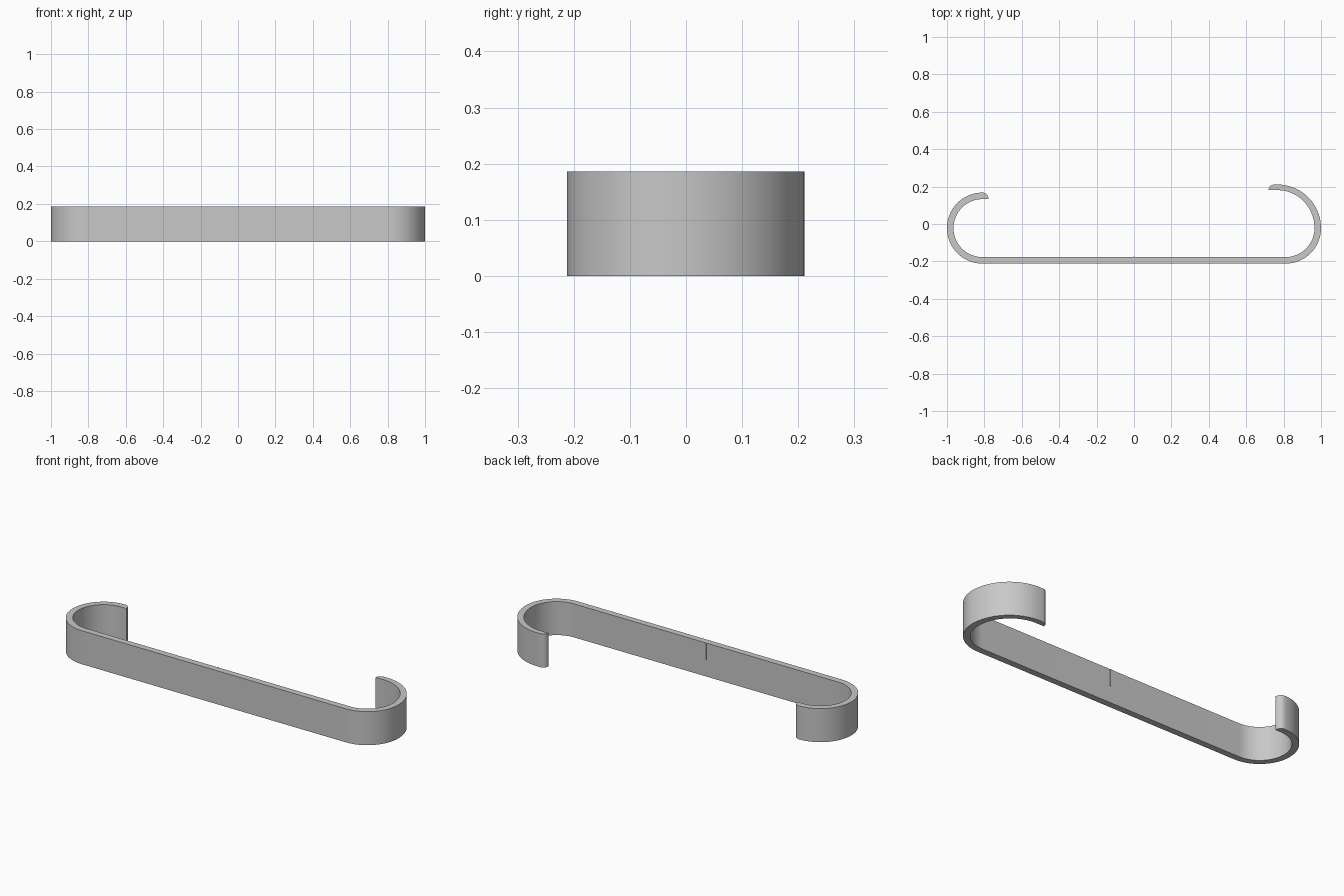
import bpy
import bmesh
from math import cos, sin, radians

cube = bpy.data.objects.get("Cube")
if cube:
    bpy.data.objects.remove(cube, do_unlink=True)

HEIGHT = 0.186
MID_Y = -0.022      # level of all bend centres
BEND = 0.19         # outer radius of the small bends
WALL = 0.035
BEND_X = 1 - BEND

grey = bpy.data.materials.new("satin_grey")
grey.use_nodes = True
grey.diffuse_color = (0.58, 0.58, 0.58, 1)
grey.node_tree.nodes["Principled BSDF"].inputs["Base Color"].default_value = (0.58, 0.58, 0.58, 1)


def arc(cx, cy, rx, ry, start, end, steps=24):
    """Points along an elliptical arc, angles in degrees."""
    angles = [radians(start + (end - start) * i / steps) for i in range(steps + 1)]
    return [(cx + rx * cos(a), cy + ry * sin(a)) for a in angles]


def extrude_outline(name, points, bottom, top):
    """Upright solid from a plan outline."""
    bm = bmesh.new()
    face = bm.faces.new([bm.verts.new((x, y, bottom)) for x, y in points])
    result = bmesh.ops.extrude_face_region(bm, geom=[face])
    for v in result["geom"]:
        if isinstance(v, bmesh.types.BMVert):
            v.co.z = top
    bmesh.ops.remove_doubles(bm, verts=bm.verts, dist=0.0005)
    bmesh.ops.recalc_face_normals(bm, faces=bm.faces)
    mesh = bpy.data.meshes.new(name)
    bm.to_mesh(mesh)
    bm.free()
    mesh.materials.append(grey)
    obj = bpy.data.objects.new(name, mesh)
    bpy.context.collection.objects.link(obj)
    bpy.ops.object.select_all(action="DESELECT")
    obj.select_set(True)
    bpy.context.view_layer.objects.active = obj
    bpy.ops.object.shade_smooth_by_angle(angle=radians(30))
    return obj


# Plan of the bent strip: outside, rounded tip, inside, rounded tip
inner = BEND - WALL
wide = 0.233        # outer radius of the larger open hook
wide_x = 1 - wide
outline = (
    arc(-BEND_X, MID_Y, BEND, BEND, 90, 270, 48)
    + arc(BEND_X, MID_Y, BEND, BEND, 270, 360)
    + arc(wide_x, MID_Y, wide, wide, 0, 92)
    + arc(0.75, 0.181, 0.031, 0.03, 90, 180, 8)
    + arc(wide_x, MID_Y, wide - WALL, wide - 0.03, 92, 0)
    + arc(BEND_X, MID_Y, inner, inner, 360, 270)
    + arc(-BEND_X, MID_Y, inner, inner, 270, 90, 48)
    + arc(-BEND_X, MID_Y + inner, 0.032, WALL, 0, 90, 8)
)
extrude_outline("hooked_strip", outline, 0, HEIGHT)

# Fine centre mark on the inside of the strip
back = MID_Y - inner
mark = [(-0.003, back - 0.002), (0.003, back - 0.002),
        (0.003, back + 0.004), (-0.003, back + 0.004)]
extrude_outline("centre_mark", mark, HEIGHT / 2, HEIGHT)
